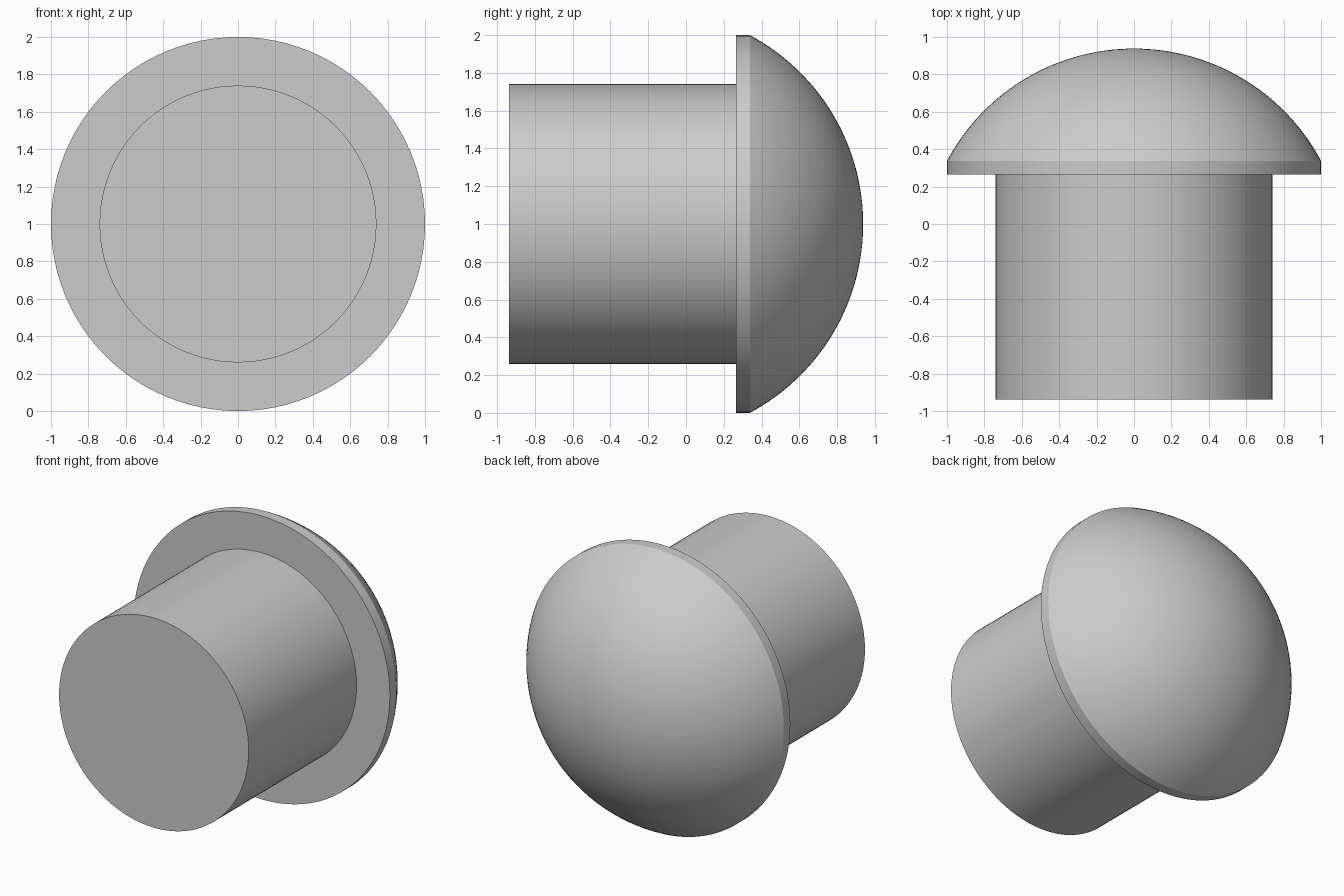
import bpy
import bmesh
from math import sin, cos, asin, pi, radians
from mathutils import Matrix, Vector

cube = bpy.data.objects.get("Cube")
if cube:
    bpy.data.objects.remove(cube, do_unlink=True)

SEGMENTS = 96

grey = bpy.data.materials.new("plain_grey")
grey.use_nodes = True
colour = (0.6, 0.6, 0.6, 1)
grey.diffuse_color = colour
grey.node_tree.nodes["Principled BSDF"].inputs["Base Color"].default_value = colour


def lathe(name, profile):
    """Revolve (radius, y) points about the horizontal axis at z = 1."""
    bm = bmesh.new()
    verts = [bm.verts.new((r, y, 0)) for r, y in profile]
    edges = [bm.edges.new(pair) for pair in zip(verts, verts[1:])]
    bmesh.ops.spin(bm, geom=verts + edges, cent=(0, 0, 0), axis=(0, 1, 0),
                   angle=2 * pi, steps=SEGMENTS, use_duplicate=False)
    bmesh.ops.remove_doubles(bm, verts=bm.verts, dist=1e-4)
    bmesh.ops.recalc_face_normals(bm, faces=bm.faces)
    bmesh.ops.translate(bm, verts=bm.verts, vec=Vector((0, 0, 1)))
    mesh = bpy.data.meshes.new(name)
    bm.to_mesh(mesh)
    bm.free()
    mesh.materials.append(grey)
    obj = bpy.data.objects.new(name, mesh)
    bpy.context.collection.objects.link(obj)
    bpy.ops.object.select_all(action="DESELECT")
    obj.select_set(True)
    bpy.context.view_layer.objects.active = obj
    bpy.ops.object.shade_smooth_by_angle(angle=radians(25))
    return obj


# Cylindrical stem, ending on the underside of the cap
stem_radius, front, underside = 0.74, -0.938, 0.265
lathe("stem", [(0, front), (stem_radius, front), (stem_radius, underside)])

# Cap: flat ring underside, short straight rim, shallow spherical dome
rim_top, apex = 0.338, 0.938
height = apex - rim_top
sphere = (1 + height ** 2) / (2 * height)
sweep = asin(1 / sphere)
steps = 24
dome = [(sphere * sin(a), apex - sphere + sphere * cos(a))
        for a in (sweep * (1 - i / steps) for i in range(steps + 1))]
lathe("domed_cap", [(stem_radius, underside), (1, underside)] + dome)
